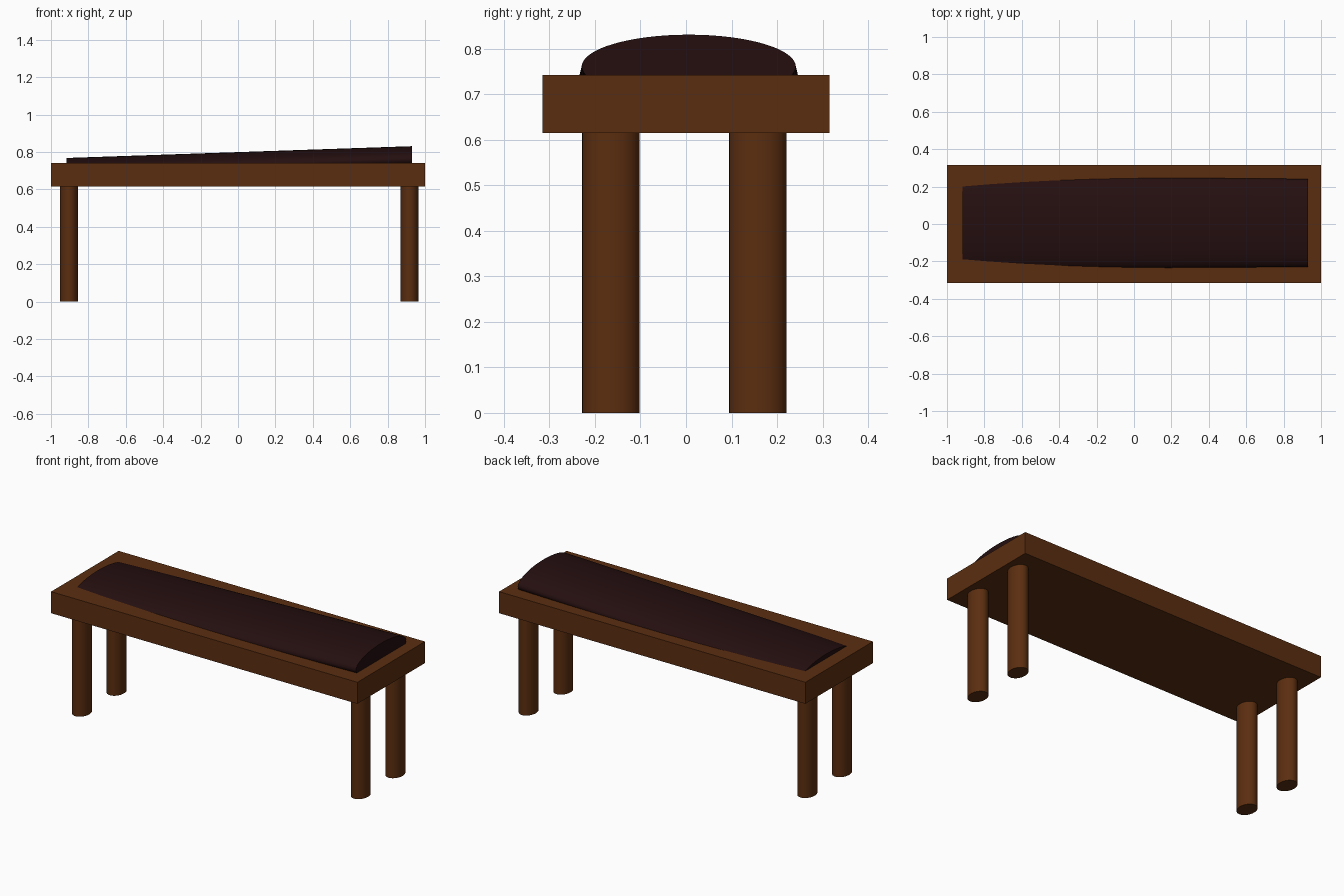
import bpy, bmesh, math

if "Cube" in bpy.data.objects:
    bpy.data.objects.remove(bpy.data.objects["Cube"])


def material(name, rgb):
    m = bpy.data.materials.new(name)
    m.diffuse_color = (*rgb, 1.0)
    m.use_nodes = True
    m.node_tree.nodes["Principled BSDF"].inputs["Base Color"].default_value = m.diffuse_color
    return m


WOOD = material("brown wood", (0.105, 0.027, 0.005))
LEATHER = material("dark leather", (0.018, 0.0045, 0.005))


def finish(name, bm, mat, smooth=False):
    bmesh.ops.recalc_face_normals(bm, faces=bm.faces)
    me = bpy.data.meshes.new(name)
    bm.to_mesh(me)
    bm.free()
    me.materials.append(mat)
    ob = bpy.data.objects.new(name, me)
    bpy.context.collection.objects.link(ob)
    if smooth:
        bpy.ops.object.select_all(action='DESELECT')
        ob.select_set(True)
        bpy.context.view_layer.objects.active = ob
        bpy.ops.object.shade_smooth_by_angle(angle=math.radians(35))
    return ob


def loft(name, rings, mat):
    """Skin a list of equal-length point rings and cap both ends."""
    bm = bmesh.new()
    loops = [[bm.verts.new(p) for p in ring] for ring in rings]
    n = len(loops[0])
    for a, b in zip(loops, loops[1:]):
        for i in range(n):
            j = (i + 1) % n
            bm.faces.new((a[i], a[j], b[j], b[i]))
    bm.faces.new(loops[0])
    bm.faces.new(loops[-1])
    return finish(name, bm, mat, smooth=True)


def angles(n):
    return [2 * math.pi * i / n for i in range(n)]


# Bench slab
bm = bmesh.new()
bmesh.ops.create_cube(bm, size=1)
bmesh.ops.scale(bm, vec=(2.0, 0.63, 0.127), verts=bm.verts)
bmesh.ops.translate(bm, vec=(0, 0, 0.6785), verts=bm.verts)
finish("bench_slab", bm, WOOD)

# Four oval legs, let slightly into the slab
for side, x in (("left", -0.903), ("right", 0.917)):
    for end, y in (("front", -0.165), ("back", 0.158)):
        loft(f"{end}_{side}_leg",
             [[(x + 0.048 * math.cos(t), y + 0.063 * math.sin(t), z) for t in angles(40)]
              for z in (0.0, 0.64)], WOOD)


# Cushion: tilted oval roll half sunk in the slab, (x, half width, top height)
def oval(x, a, top, b=0.07, y=0.006):
    return [(x, y + a * math.cos(t), top - b + b * math.sin(t)) for t in angles(64)]


loft("cushion", [oval(-0.918, 0.25, 0.768), oval(0.93, 0.235, 0.831)], LEATHER)
